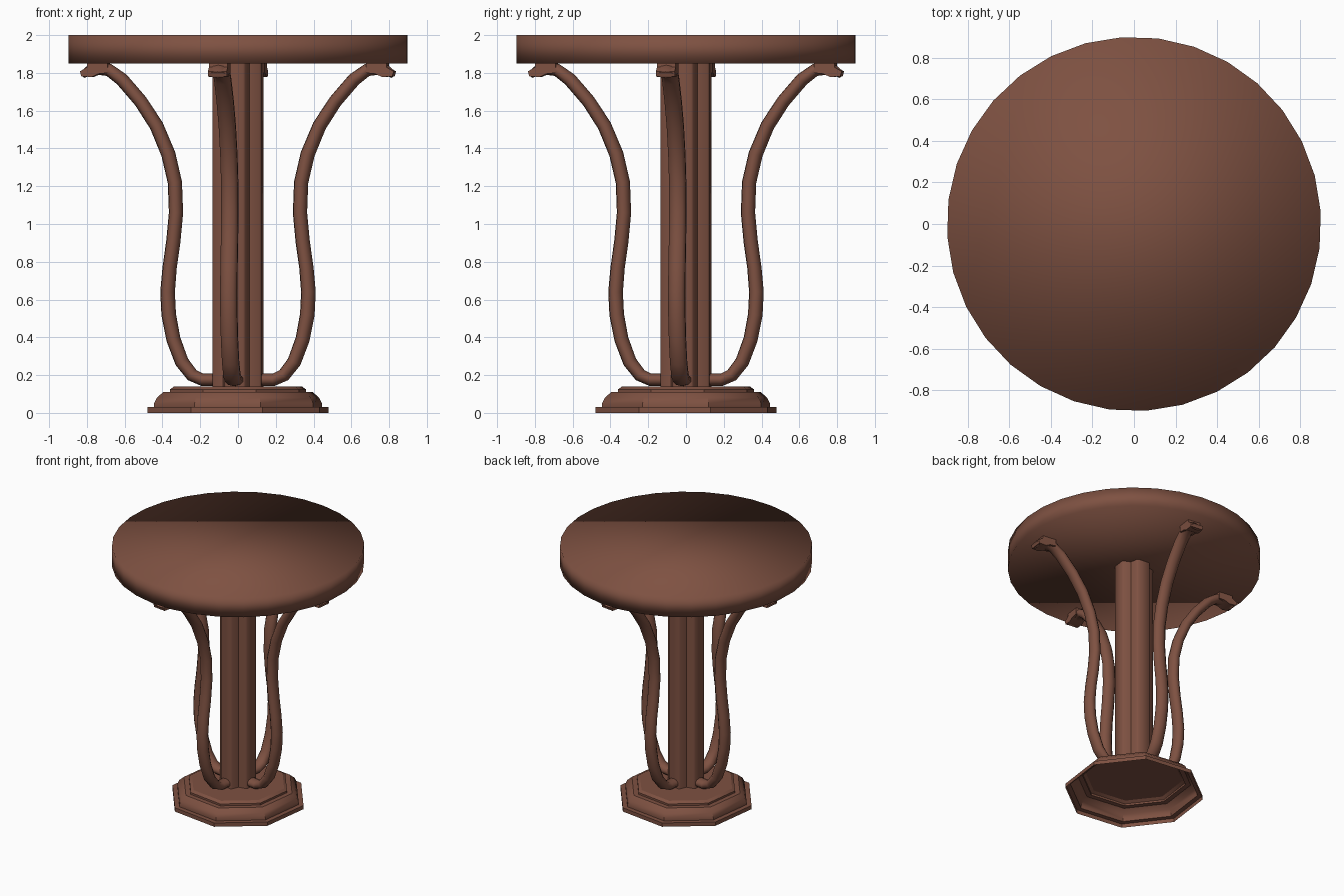
import bpy, bmesh, math
from mathutils import Vector

if "Cube" in bpy.data.objects:
    bpy.data.objects.remove(bpy.data.objects["Cube"])

TURN = math.radians(-7.5)   # the whole table is slightly turned about z

wood = bpy.data.materials.new("brown wood")
wood.diffuse_color = (0.21, 0.083, 0.054, 1)
wood.use_nodes = True
wood.node_tree.nodes["Principled BSDF"].inputs["Base Color"].default_value = wood.diffuse_color


def make(name, bm, angle=None):
    bmesh.ops.recalc_face_normals(bm, faces=bm.faces)
    me = bpy.data.meshes.new(name)
    bm.to_mesh(me)
    bm.free()
    ob = bpy.data.objects.new(name, me)
    bpy.context.collection.objects.link(ob)
    me.materials.append(wood)
    ob.rotation_euler.z = TURN
    bpy.ops.object.select_all(action='DESELECT')
    ob.select_set(True)
    bpy.context.view_layer.objects.active = ob
    if angle is None:
        bpy.ops.object.shade_smooth()
    else:
        bpy.ops.object.shade_smooth_by_angle(angle=math.radians(angle))
    return ob


def loft(rings, cap_start=True, cap_end=True):
    """Bridge equal-length closed rings of points."""
    bm = bmesh.new()
    vs = [[bm.verts.new(p) for p in ring] for ring in rings]
    n = len(vs[0])
    for a, b in zip(vs, vs[1:]):
        for i in range(n):
            j = (i + 1) % n
            bm.faces.new((a[i], a[j], b[j], b[i]))
    if cap_start:
        bm.faces.new(vs[0][::-1])
    if cap_end:
        bm.faces.new(vs[-1])
    return bm


def circle(r, z, n, phase=0.0):
    return [(r * math.cos(phase + math.tau * i / n),
             r * math.sin(phase + math.tau * i / n), z) for i in range(n)]


# Round table top, soft shaded
make("table_top", loft([circle(0.9, 1.85, 32), circle(0.9, 2.0, 32)]))

# Stepped octagonal base, hollow underneath
base = [(0.497, 0), (0.497, 0.03), (0.46, 0.03), (0.46, 0.05), (0.445, 0.08),
        (0.41, 0.11), (0.372, 0.11), (0.372, 0.125), (0.35, 0.14)]
make("base", loft([circle(r, z, 8, math.pi / 8) for r, z in base],
                  cap_start=False), 35)

# Column: four-armed section with a groove on each diagonal
section = []
for k in range(4):
    c, s = math.cos(k * math.pi / 2), math.sin(k * math.pi / 2)
    for x, y in ((0.122, -0.055), (0.131, -0.045), (0.131, 0.045),
                 (0.122, 0.055), (0.07, 0.07)):
        section.append((x * c - y * s, x * s + y * c))
make("column", loft([[(x, y, z) for x, y in section] for z in (0.14, 1.85)]), 50)

# Leg path: radius, height, half thickness
path = [(0.05, 0.175, 0.033), (0.19, 0.175, 0.033), (0.245, 0.2, 0.035),
        (0.3, 0.27, 0.037), (0.345, 0.39, 0.038), (0.37, 0.52, 0.039),
        (0.376, 0.64, 0.039), (0.365, 0.77, 0.038), (0.345, 0.91, 0.038),
        (0.331, 1.06, 0.038), (0.337, 1.22, 0.038), (0.372, 1.37, 0.038),
        (0.435, 1.52, 0.037), (0.52, 1.65, 0.036), (0.62, 1.765, 0.036),
        (0.69, 1.816, 0.034), (0.785, 1.822, 0.028), (0.83, 1.79, 0.02)]


def leg_rings(turn):
    rings = []
    for i, (r, z, h) in enumerate(path):
        p0, p1 = path[max(i - 1, 0)], path[min(i + 1, len(path) - 1)]
        d = Vector((p1[0] - p0[0], p1[1] - p0[1])).normalized()
        ring = []
        for k in range(10):
            a = math.tau * k / 10
            u, t = h * math.cos(a), 0.047 * math.sin(a)
            x, y = r - d.y * u, t
            ring.append((x * math.cos(turn) - y * math.sin(turn),
                         x * math.sin(turn) + y * math.cos(turn),
                         min(z + d.x * u, 1.85)))
        rings.append(ring)
    return rings


# Four curved legs
for k, side in enumerate(("right", "back", "left", "front")):
    make(side + "_leg", loft(leg_rings(k * math.pi / 2)), 50)

    # Small scroll block at the leg tip, under the top
    bm = bmesh.new()
    outline = [(0.69, 1.85), (0.8, 1.85), (0.8, 1.83), (0.838, 1.808),
               (0.83, 1.782), (0.775, 1.778), (0.74, 1.795), (0.69, 1.8)]
    c, s = math.cos(k * math.pi / 2), math.sin(k * math.pi / 2)
    rings = [[(r * c - t * s, r * s + t * c, z) for r, z in outline]
             for t in (-0.05, 0.05)]
    bm.free()
    make(side + "_leg_tip", loft(rings), 40)
